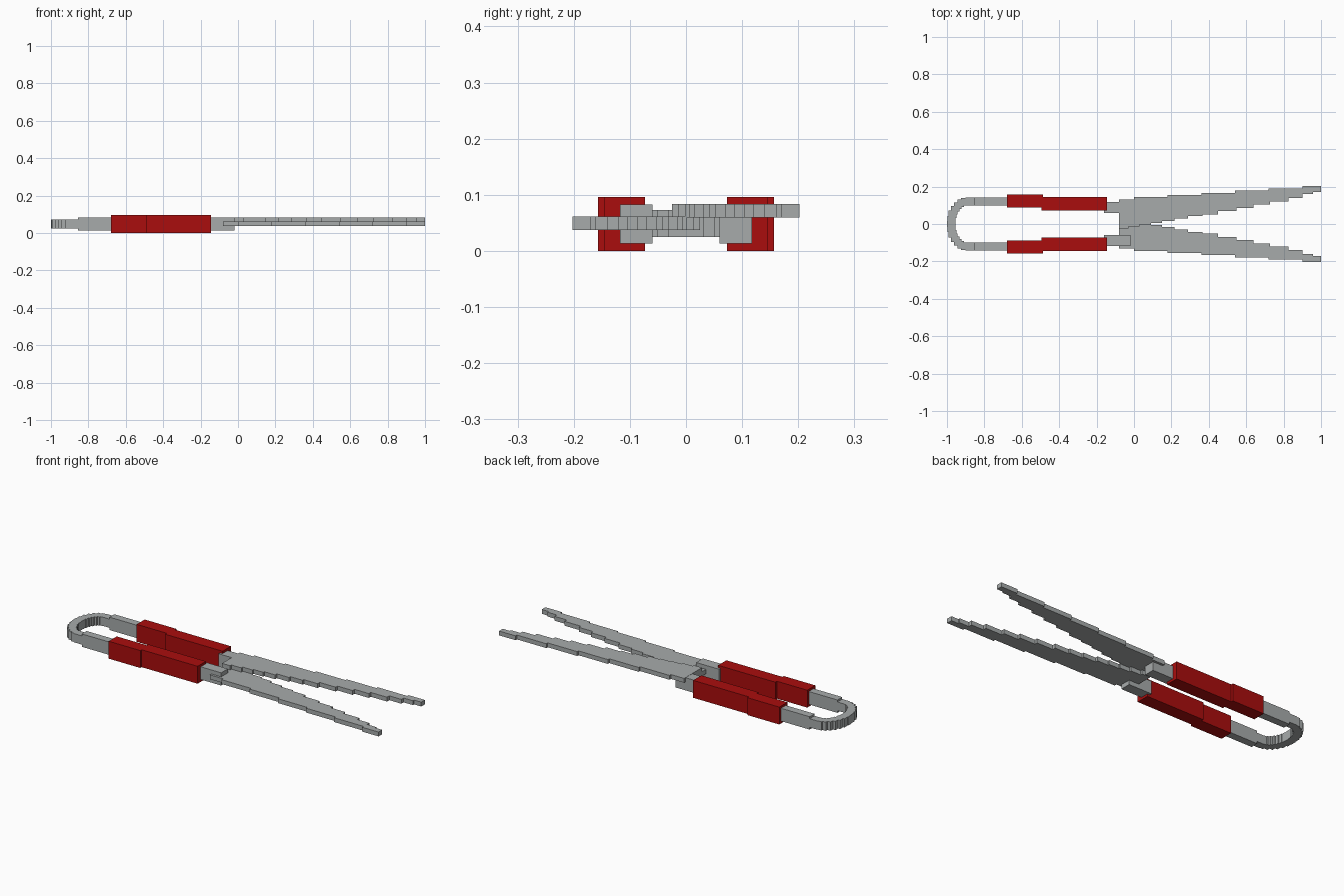
import bpy, bmesh, math

cube = bpy.data.objects.get("Cube")
if cube:
    bpy.data.objects.remove(cube, do_unlink=True)


def material(name, rgb):
    m = bpy.data.materials.new(name)
    m.use_nodes = True
    m.diffuse_color = (*rgb, 1)
    bsdf = next(n for n in m.node_tree.nodes if n.type == 'BSDF_PRINCIPLED')
    bsdf.inputs["Base Color"].default_value = (*rgb, 1)
    return m


STEEL = material("grey steel", (0.39, 0.41, 0.41))
RED = material("red grip", (0.40, 0.004, 0.004))


def plate(name, outline, z0, z1, mat, side=1):
    """Extrude a flat outline from z0 to z1; side -1 mirrors it in y."""
    bm = bmesh.new()
    face = bm.faces.new([bm.verts.new((x, y * side, z0)) for x, y in outline])
    top = bmesh.ops.extrude_face_region(bm, geom=[face])["geom"]
    verts = [v for v in top if isinstance(v, bmesh.types.BMVert)]
    bmesh.ops.translate(bm, verts=verts, vec=(0, 0, z1 - z0))
    bmesh.ops.recalc_face_normals(bm, faces=bm.faces)
    mesh = bpy.data.meshes.new(name)
    bm.to_mesh(mesh)
    bm.free()
    mesh.materials.append(mat)
    obj = bpy.data.objects.new(name, mesh)
    bpy.context.collection.objects.link(obj)
    return obj


def rect(x0, x1, y0, y1):
    return [(x0, y0), (x1, y0), (x1, y1), (x0, y1)]


def stairs(steps, end):
    """Turn (start x, level y) steps into a staircase line ending at x = end."""
    stops = [x for x, y in steps[1:]] + [end]
    return [p for (x, y), stop in zip(steps, stops) for p in ((x, y), (stop, y))]


def stepped_arc(cx, rx, ry, count):
    """Half ellipse bulging to -x as square steps, from +y to -y."""
    pts = []
    for k in range(count):
        x = cx - rx * math.sin(math.pi * (k + 0.5) / count)
        for j in (k, k + 1):
            pts.append((x, ry * math.cos(math.pi * j / count)))
    return pts


# Spring loop with its two short straight ends
ends = -0.855
outer = stepped_arc(-0.89, 0.11, 0.142, 15)
inner = stepped_arc(-0.89, 0.065, 0.10, 15)
plate("spring_loop",
      [(ends, 0.142)] + outer + [(ends, -0.142), (ends, -0.10)]
      + inner[::-1] + [(ends, 0.10)], 0.025, 0.073, STEEL)

# Blade outline: cutting edge and stepped back
cutting_edge = stairs([(-0.08, -0.025), (-0.03, -0.014), (0.03, -0.002),
                       (0.09, 0.006), (0.15, 0.015), (0.216, 0.03),
                       (0.29, 0.042), (0.366, 0.052), (0.45, 0.07),
                       (0.548, 0.086), (0.64, 0.103), (0.727, 0.12),
                       (0.826, 0.14), (0.9, 0.16), (0.957, 0.17)], 1.0)
back = stairs([(-0.08, 0.131), (0.0, 0.144), (0.18, 0.155), (0.36, 0.167),
               (0.54, 0.178), (0.72, 0.19), (0.9, 0.202)], 1.0)
blade = cutting_edge + back[::-1]

for side, label, z in ((1, "back", 0.06), (-1, "front", 0.037)):
    plate(label + "_blade", blade, z, z + 0.024, STEEL, side)
    # Steel arms on either end of the grip
    plate(label + "_shank", rect(-0.16, -0.02, 0.06, 0.118), 0.013, 0.083, STEEL, side)
    plate(label + "_spring_arm", rect(-0.855, -0.67, 0.10, 0.142), 0.013, 0.084, STEEL, side)
    # Two-part red grip
    grip = [(-0.68, 0.157), (-0.68, 0.087), (-0.495, 0.087), (-0.495, 0.073),
            (-0.145, 0.073), (-0.145, 0.145), (-0.487, 0.145), (-0.487, 0.157)]
    plate(label + "_grip", grip, 0.0, 0.096, RED, side)
